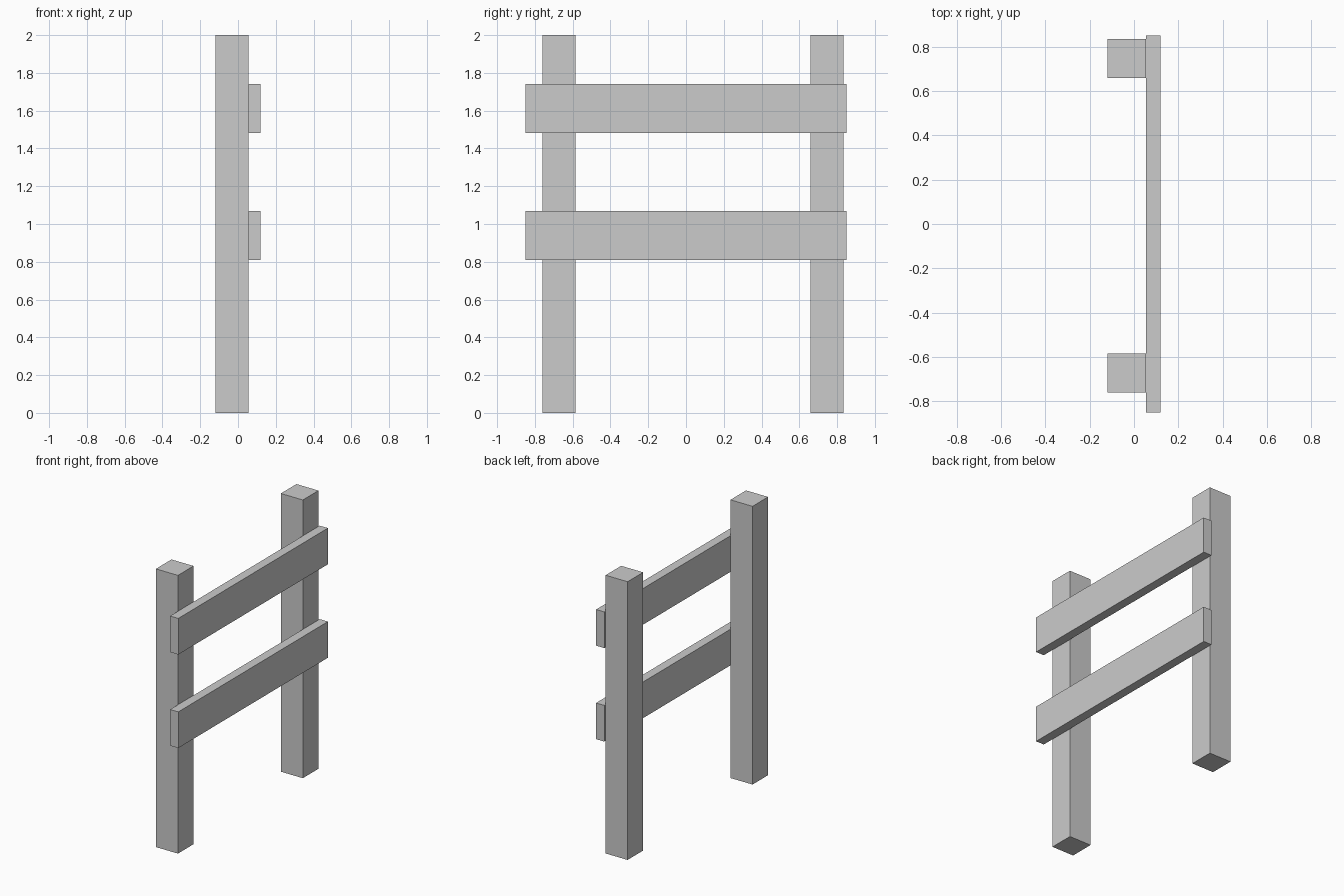
import bpy

if "Cube" in bpy.data.objects:
    bpy.data.objects.remove(bpy.data.objects["Cube"])


def box(name, lo, hi):
    """Axis-aligned box between two opposite corners."""
    center = [(a + b) / 2 for a, b in zip(lo, hi)]
    bpy.ops.mesh.primitive_cube_add(size=1, location=center)
    obj = bpy.context.object
    obj.name = name
    obj.scale = [b - a for a, b in zip(lo, hi)]
    bpy.ops.object.transform_apply(location=False, rotation=False, scale=True)
    return obj


JOINT_X = 0.055      # plane where the rails meet the posts
HALF_DEPTH = 0.12
POST = 0.177         # post width along the fence
RAIL_H = 0.26

# Upright posts
for name, y in (("front_post", -0.761), ("back_post", 0.658)):
    box(name, (-HALF_DEPTH, y, 0), (JOINT_X, y + POST, 2))

# Horizontal rails fixed to the right face of the posts
for name, z in (("lower_rail", 0.81), ("upper_rail", 1.482)):
    box(name, (JOINT_X, -0.85, z), (HALF_DEPTH, 0.85, z + RAIL_H))
